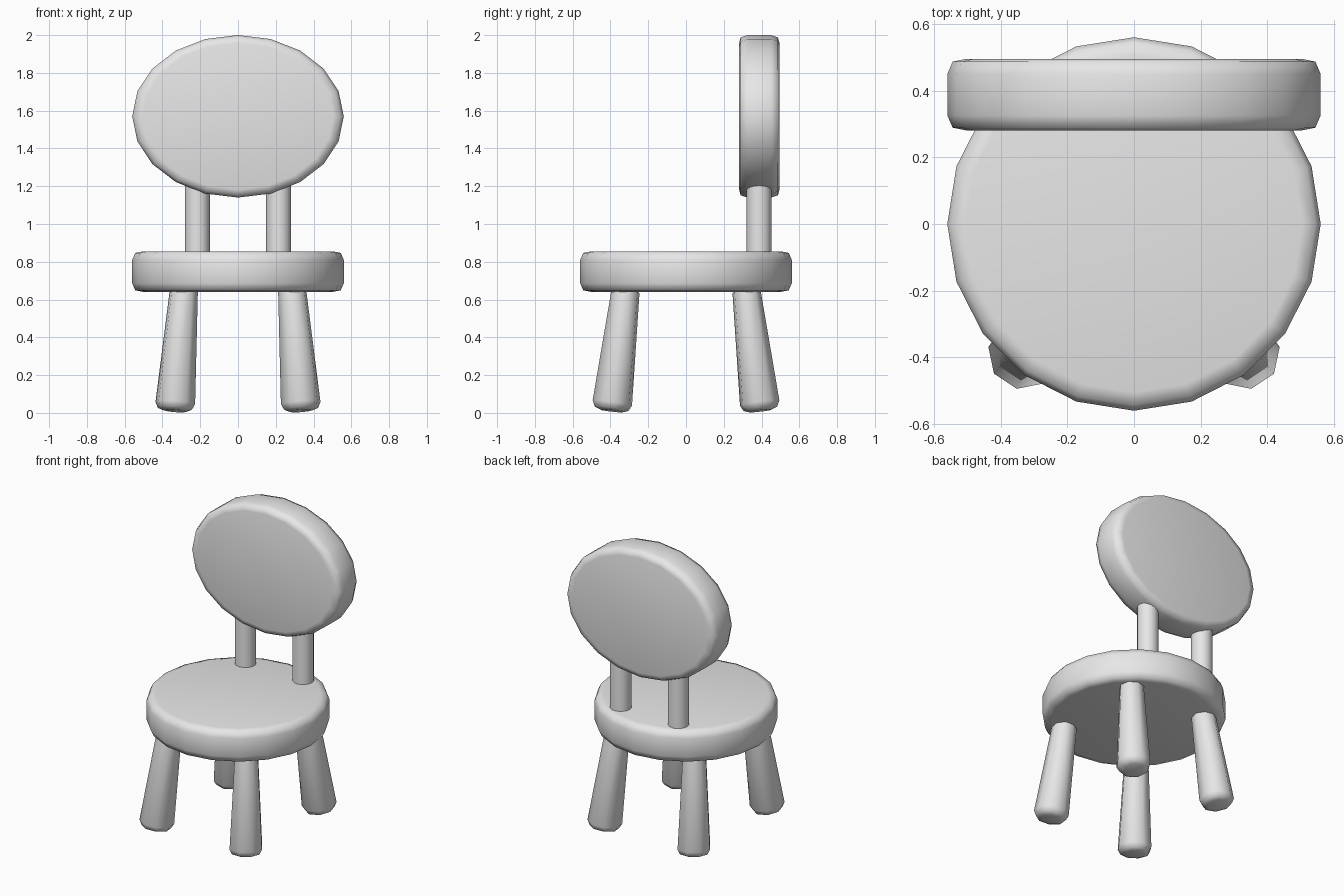
import bpy, bmesh
from math import sin, cos, pi, radians
from mathutils import Vector, Matrix

cube = bpy.data.objects.get("Cube")
if cube:
    bpy.data.objects.remove(cube, do_unlink=True)

grey = bpy.data.materials.new("plain_grey")
grey.use_nodes = True
grey.diffuse_color = (0.8, 0.8, 0.8, 1)
grey.node_tree.nodes["Principled BSDF"].inputs["Base Color"].default_value = (0.8, 0.8, 0.8, 1)


def lathe(name, profile, sides, matrix, start=0.0, smooth=60):
    """Turn (radius, height) points, listed bottom to top, into a closed solid."""
    bm = bmesh.new()
    rings = [[bm.verts.new((r * cos(start + 2 * pi * i / sides),
                            r * sin(start + 2 * pi * i / sides), h))
              for i in range(sides)] for r, h in profile]
    for low, high in zip(rings, rings[1:]):
        for i in range(sides):
            j = (i + 1) % sides
            bm.faces.new((low[i], low[j], high[j], high[i]))
    bm.faces.new(rings[0][::-1])
    bm.faces.new(rings[-1])
    bm.transform(matrix)
    bmesh.ops.recalc_face_normals(bm, faces=bm.faces[:])
    mesh = bpy.data.meshes.new(name)
    bm.to_mesh(mesh)
    bm.free()
    mesh.materials.append(grey)
    obj = bpy.data.objects.new(name, mesh)
    bpy.context.collection.objects.link(obj)
    bpy.ops.object.select_all(action='DESELECT')
    obj.select_set(True)
    bpy.context.view_layer.objects.active = obj
    bpy.ops.object.shade_smooth_by_angle(angle=radians(smooth))
    return obj


# Rounded disc shared by the seat and the backrest
half = 0.107
rim = [(0.505, half), (0.544, half - 0.008), (0.56, half - 0.045)]
disc = [(r, -h) for r, h in rim] + [(r, h) for r, h in reversed(rim)]

lathe("seat", disc, 20, Matrix.Translation((0, 0, 0.748)))

# Upright oval backrest
lathe("backrest", disc, 20,
      Matrix.Translation((0, 0.388, 1.57)) @ Matrix.Diagonal((1, 1, 0.768, 1))
      @ Matrix.Rotation(pi / 2, 4, 'X'))

# Backrest posts
for side, x in (("left", 0.215), ("right", -0.215)):
    lathe(side + "_post", [(0.066, 0), (0.066, 0.5)], 16,
          Matrix.Translation((x, 0.387, 0.8)))

# Splayed, tapered legs with rounded feet
foot, top = Vector((0.335, 0.395, 0.011)), Vector((0.287, 0.32, 0.645))
axis = top - foot
lean = Vector((0, 0, 1)).rotation_difference(axis).to_matrix().to_4x4()
leg = [(0.062, 0), (0.092, 0.011), (0.107, 0.042), (0.076, axis.length)]
for end, sy in (("front", -1), ("back", 1)):
    for side, sx in (("left", 1), ("right", -1)):
        mirror = Matrix.Diagonal((sx, sy, 1, 1))
        lathe(f"{end}_{side}_leg", leg, 8,
              mirror @ Matrix.Translation(foot) @ lean, start=radians(-11))
